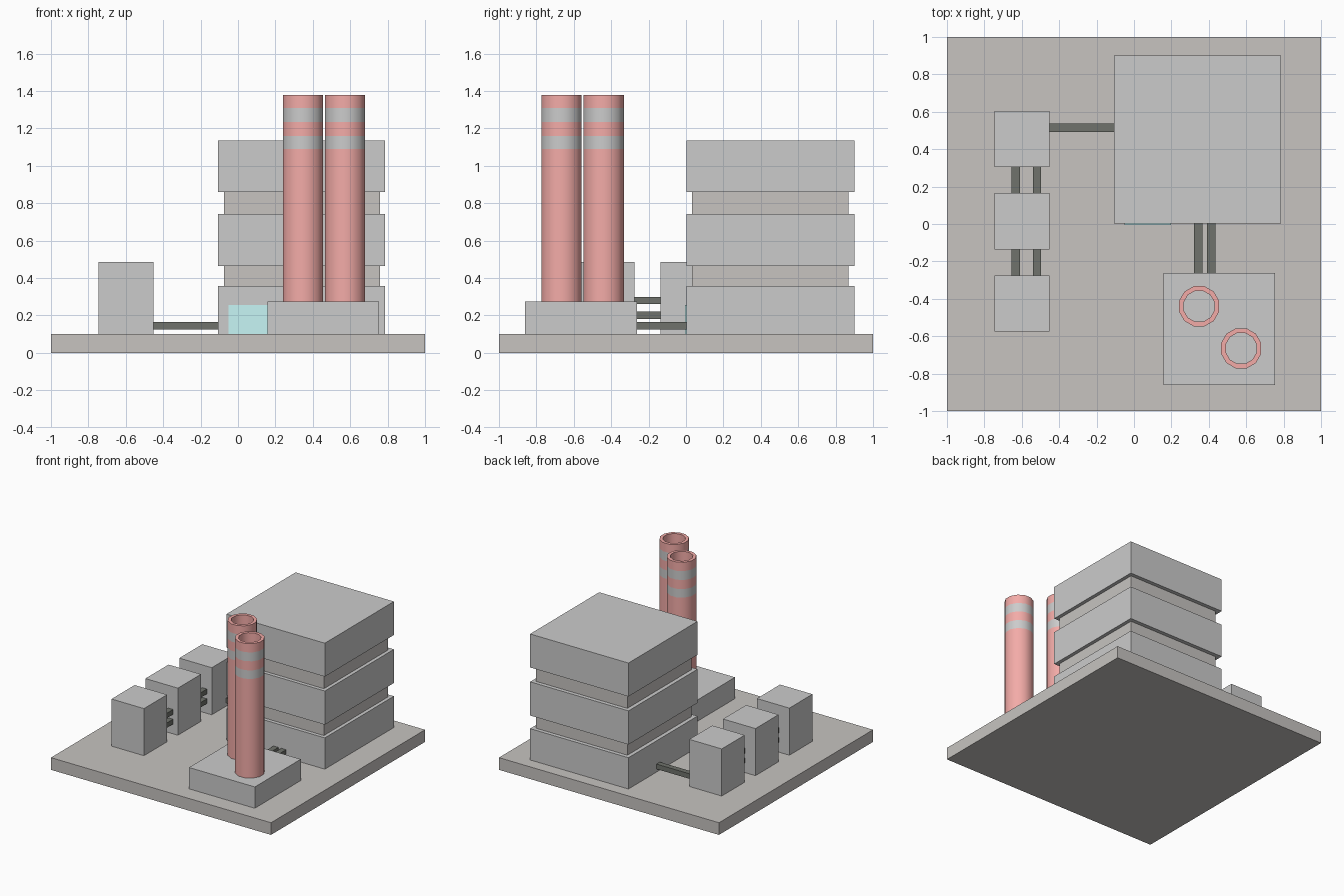
import bpy, bmesh
from math import pi, sin, cos, radians

if "Cube" in bpy.data.objects:
    bpy.data.objects.remove(bpy.data.objects["Cube"])


def material(name, rgb):
    m = bpy.data.materials.new(name)
    m.diffuse_color = (*rgb, 1)
    m.use_nodes = True
    m.node_tree.nodes["Principled BSDF"].inputs["Base Color"].default_value = m.diffuse_color
    return m


STONE = material("stone", (0.57, 0.55, 0.53))
RED = material("red_paint", (0.90, 0.41, 0.39))
PALE = material("pale_paint", (0.8, 0.8, 0.8))
GLASS = material("teal_door", (0.57, 0.92, 0.92))
BLACK = material("black_pipe", (0.16, 0.17, 0.15))


def box(name, x, y, z, mat=None):
    """Box from (min, max) ranges on each axis."""
    bm = bmesh.new()
    bmesh.ops.create_cube(bm, size=1)
    for v in bm.verts:
        v.co = [(r[0] + r[1]) / 2 + c * (r[1] - r[0]) for r, c in zip((x, y, z), v.co)]
    me = bpy.data.meshes.new(name)
    bm.to_mesh(me)
    bm.free()
    ob = bpy.data.objects.new(name, me)
    bpy.context.collection.objects.link(ob)
    if mat:
        me.materials.append(mat)
    return ob


def chimney(name, cx, cy, sides=12, r_out=0.111, r_in=0.085):
    """Open tube turned from a profile, with pale bands near the top."""
    z0, z1 = 0.275, 1.38
    profile = [(r_out, z) for z in (z0, 1.09, 1.16, 1.235, 1.308, z1)]
    profile += [(r_in, z1), (r_in, z0)]
    bm = bmesh.new()
    rings = []
    for r, z in profile:
        angles = [2 * pi * (i + 0.5) / sides for i in range(sides)]
        rings.append([bm.verts.new((cx + r * cos(a), cy + r * sin(a), z)) for a in angles])
    for k in range(len(profile)):
        lo, hi = rings[k], rings[(k + 1) % len(profile)]
        for i in range(sides):
            j = (i + 1) % sides
            f = bm.faces.new((lo[i], lo[j], hi[j], hi[i]))
            f.material_index = 1 if k in (1, 3) else 0
    bmesh.ops.recalc_face_normals(bm, faces=bm.faces)
    me = bpy.data.meshes.new(name)
    bm.to_mesh(me)
    bm.free()
    me.materials.append(RED)
    me.materials.append(PALE)
    ob = bpy.data.objects.new(name, me)
    bpy.context.collection.objects.link(ob)
    bpy.ops.object.select_all(action='DESELECT')
    ob.select_set(True)
    bpy.context.view_layer.objects.active = ob
    bpy.ops.object.shade_smooth_by_angle(angle=radians(40))


# Ground slab
box("base_slab", (-1, 1), (-1, 1), (0, 0.1), STONE)

# Main building: three wide storeys with recessed bands between
for i, z in enumerate([(0.1, 0.357), (0.465, 0.742), (0.86, 1.135)]):
    box(f"main_storey_{i + 1}", (-0.107, 0.787), (0.003, 0.9), z)
for i, z in enumerate([(0.357, 0.465), (0.742, 0.86)]):
    box(f"recessed_band_{i + 1}", (-0.075, 0.758), (0.033, 0.868), z, STONE)
box("door", (-0.05, 0.198), (-0.005, 0.02), (0.1, 0.257), GLASS)

# Chimney house and chimneys
box("chimney_house", (0.157, 0.755), (-0.86, -0.263), (0.1, 0.275))
chimney("chimney_back", 0.348, -0.440)
chimney("chimney_front", 0.573, -0.665)

# Three small blocks on the left
for i, y in enumerate([(0.305, 0.603), (-0.135, 0.165), (-0.575, -0.275)]):
    box(f"side_block_{i + 1}", (-0.747, -0.452), y, (0.1, 0.487))

# Pipes between side blocks: two by two in each gap
for y in [(0.165, 0.305), (-0.275, -0.135)]:
    for x in (-0.632, -0.518):
        for z in (0.2, 0.28):
            box("block_pipe", (x - 0.022, x + 0.022), y, (z - 0.02, z + 0.02), BLACK)

# Pipes to the main building
box("side_pipe", (-0.452, -0.107), (0.492, 0.536), (0.125, 0.166), BLACK)
for x in (0.343, 0.413):
    box("chimney_pipe", (x - 0.022, x + 0.022), (-0.263, 0.003), (0.125, 0.166), BLACK)
